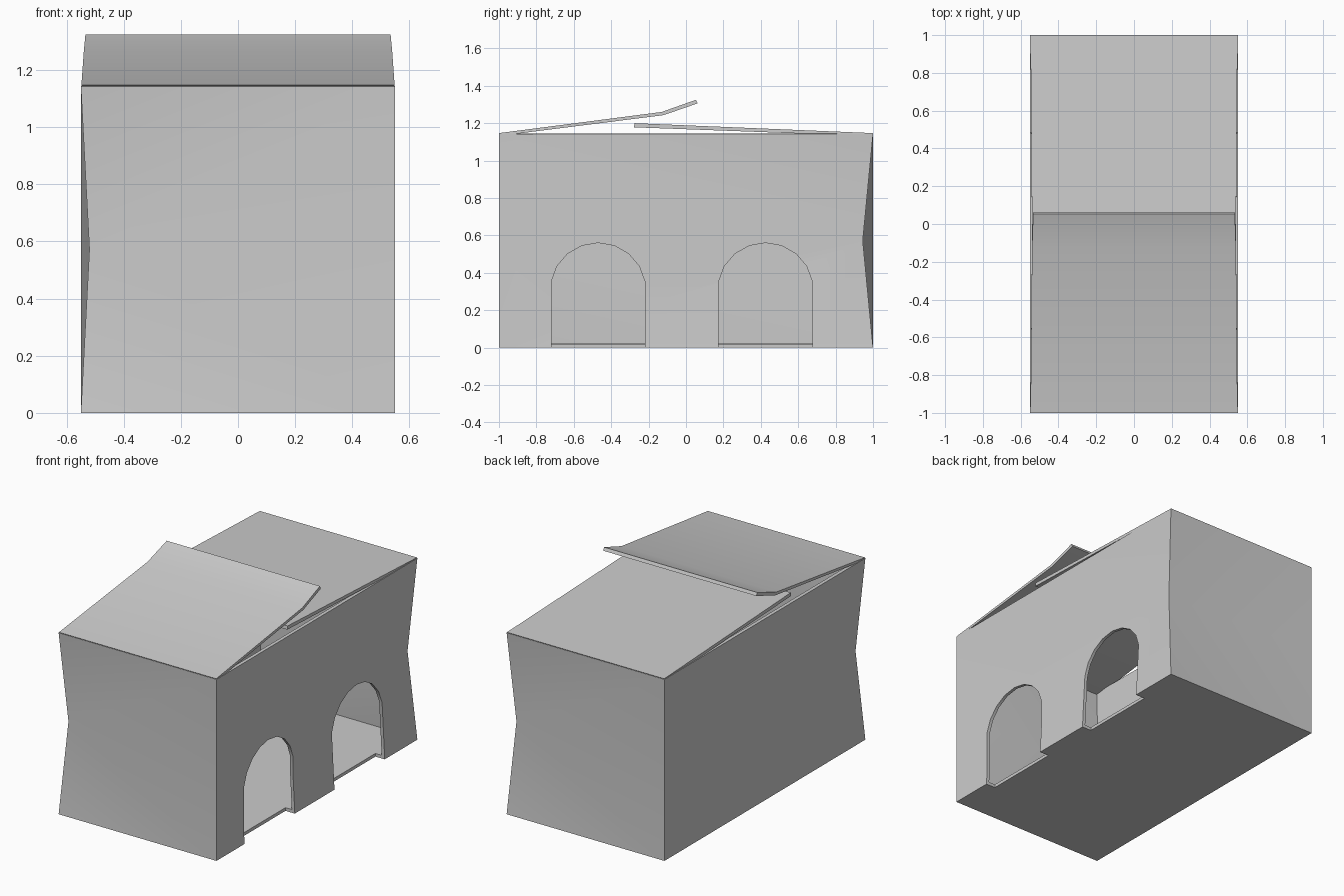
import bpy, math

cube = bpy.data.objects.get("Cube")
if cube:
    bpy.data.objects.remove(cube, do_unlink=True)

HX, HY, TOP, THICK = 0.55, 1.0, 1.143, 0.02

grey = bpy.data.materials.new("plain grey")
grey.use_nodes = True
colour = (0.6, 0.6, 0.6, 1)
grey.diffuse_color = colour
grey.node_tree.nodes["Principled BSDF"].inputs["Base Color"].default_value = colour


def make(name, verts, faces):
    mesh = bpy.data.meshes.new(name)
    mesh.from_pydata(verts, [], faces)
    mesh.update()
    mesh.materials.append(grey)
    obj = bpy.data.objects.new(name, mesh)
    bpy.context.collection.objects.link(obj)
    return obj


def activate(obj):
    bpy.ops.object.select_all(action="DESELECT")
    obj.select_set(True)
    bpy.context.view_layer.objects.active = obj


def smooth(obj):
    activate(obj)
    bpy.ops.object.shade_smooth_by_angle(angle=math.radians(30))


def prism(name, outline, x0, x1):
    """Extrude a (y, z) outline along x; x0 and x1 may vary per point."""
    n = len(outline)
    verts = [(x0, y, z) for y, z in outline] + [(x1, y, z) for y, z in outline]
    faces = [tuple(range(n))[::-1], tuple(range(n, 2 * n))]
    faces += [(i, (i + 1) % n, (i + 1) % n + n, i + n) for i in range(n)]
    return make(name, verts, faces)


# Open box: three rings of corners, two opposite corners buckled at mid height
corners = [(-1, -1), (1, -1), (1, 1), (-1, 1)]
verts = []
for z, dent in ((0, 0), (TOP / 2, 1), (TOP, 0)):
    for sx, sy in corners:
        d = dent if sx == sy else 0
        verts.append((sx * (HX - 0.03 * d), sy * (HY - 0.055 * d), z))
faces = [(3, 2, 1, 0)]
for ring in (0, 4):
    for i in range(4):
        j = (i + 1) % 4
        a, b, c, d = ring + i, ring + j, ring + j + 4, ring + i + 4
        faces += [(a, b, c), (a, c, d)] if (i + ring // 4) % 2 else [(a, b, d), (b, c, d)]
box = make("box", verts, faces)
solid = box.modifiers.new("thickness", "SOLIDIFY")
solid.thickness = THICK
solid.offset = -1
solid.use_even_offset = True

# Arched doorways through the +x wall, notching the floor edge
cutters = []
for k, yc in enumerate((-0.47, 0.425)):
    outline = [(yc - 0.25, -0.1), (yc + 0.25, -0.1)]
    for deg in range(10, 171, 20):
        a = math.radians(deg)
        outline.append((yc + 0.254 * math.cos(a), 0.31 + 0.25 * math.sin(a)))
    cutter = prism("doorway_cutter_%d" % k, outline, HX - 0.065, HX + 0.1)
    cutter.hide_render = True
    cut = box.modifiers.new("doorway", "BOOLEAN")
    cut.object = cutter
    cut.operation = "DIFFERENCE"
    cut.solver = "EXACT"
    cutters.append(cutter)
activate(box)
for name in [m.name for m in box.modifiers]:
    bpy.ops.object.modifier_apply(modifier=name)
for cutter in cutters:
    bpy.data.objects.remove(cutter, do_unlink=True)
smooth(box)


# Lid flaps: stations of (y, top z, bottom y, bottom z, half width)
def flap(name, stations):
    verts, faces = [], []
    for y, z, yb, zb, w in stations:
        verts += [(-w, y, z), (w, y, z), (w, yb, zb), (-w, yb, zb)]
    last = len(verts) - 4
    faces = [(3, 2, 1, 0), (last, last + 1, last + 2, last + 3)]
    for s in range(0, last, 4):
        for i in range(4):
            j = (i + 1) % 4
            faces.append((s + i, s + j, s + j + 4, s + i + 4))
    obj = make(name, verts, faces)
    activate(obj)
    bpy.ops.object.mode_set(mode="EDIT")
    bpy.ops.mesh.select_all(action="SELECT")
    bpy.ops.mesh.normals_make_consistent(inside=False)
    bpy.ops.object.mode_set(mode="OBJECT")
    smooth(obj)


flap("front_flap", [
    (-1.0, 1.147, -0.99, 1.133, 0.548),
    (-0.13, 1.26, -0.12, 1.243, 0.54),
    (0.053, 1.325, 0.062, 1.306, 0.534),
])
flap("back_flap", [
    (1.0, 1.147, 0.99, 1.131, 0.548),
    (-0.275, 1.2, -0.278, 1.178, 0.538),
])
